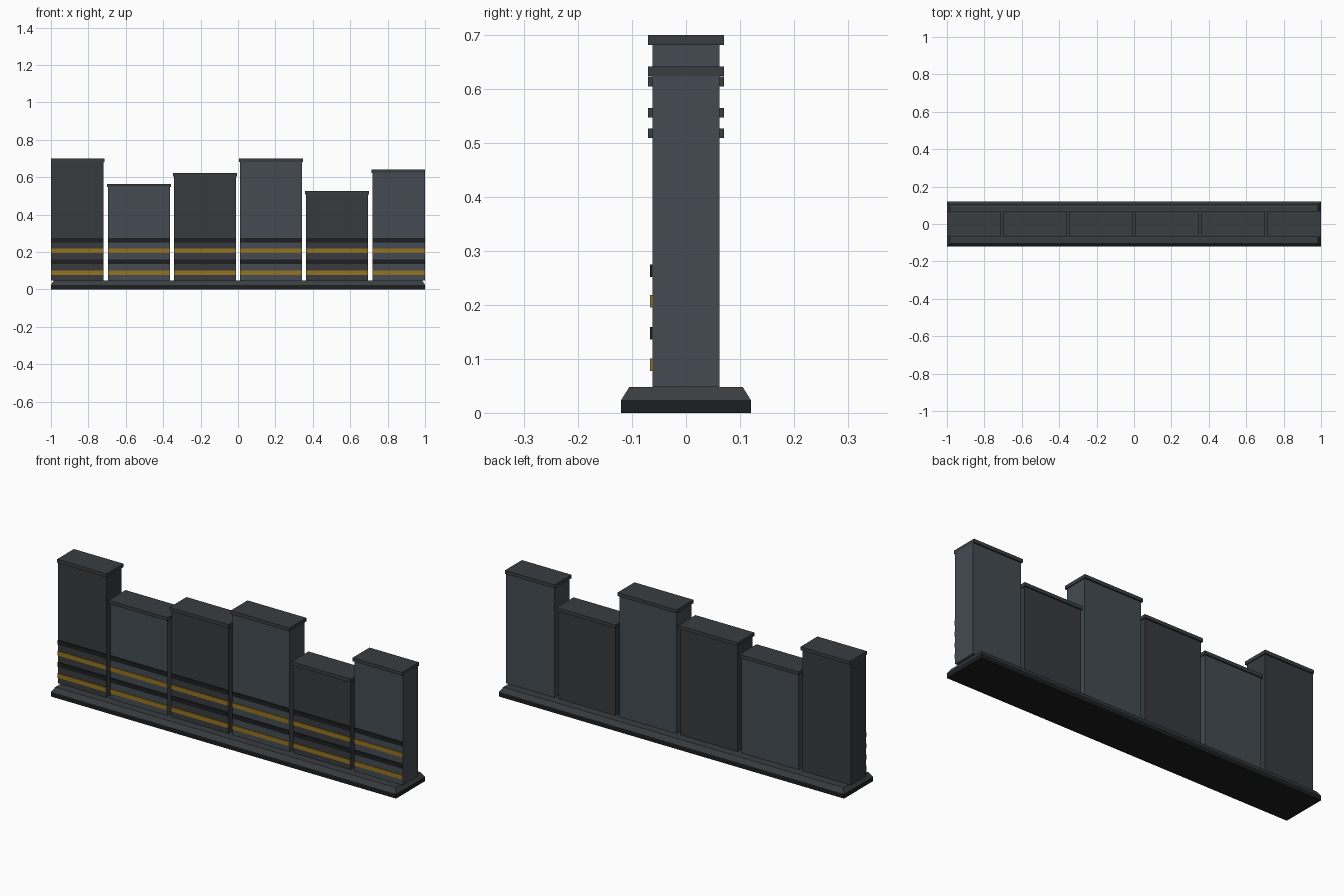
import bpy, bmesh

if "Cube" in bpy.data.objects:
    bpy.data.objects.remove(bpy.data.objects["Cube"])


def material(name, rgb):
    m = bpy.data.materials.new(name)
    m.diffuse_color = (*rgb, 1)
    m.use_nodes = True
    m.node_tree.nodes["Principled BSDF"].inputs["Base Color"].default_value = m.diffuse_color
    return m


BLACK = material("black", (0.012, 0.013, 0.014))
TRIM = material("trim_grey", (0.042, 0.047, 0.052))
CHARCOAL = material("charcoal", (0.038, 0.042, 0.047))
SLATE = material("slate", (0.058, 0.070, 0.085))
GOLD = material("gold", (0.30, 0.17, 0.015))


def block(name, x, y, z, mat, taper=0.0):
    """Box from (min, max) ranges; taper insets the top edges."""
    bm = bmesh.new()
    bmesh.ops.create_cube(bm, size=1)
    for v in bm.verts:
        inset = taper if v.co.z > 0 else 0
        v.co = (x[1] - inset if v.co.x > 0 else x[0] + inset,
                y[1] - inset if v.co.y > 0 else y[0] + inset,
                z[1] if v.co.z > 0 else z[0])
    me = bpy.data.meshes.new(name)
    bm.to_mesh(me)
    bm.free()
    me.materials.append(mat)
    ob = bpy.data.objects.new(name, me)
    bpy.context.collection.objects.link(ob)
    return ob


# Plinth: black slab with a chamfered top
BASE_TOP = 0.048
block("base_slab", (-1, 1), (-0.12, 0.12), (0, 0.024), BLACK)
block("base_chamfer", (-1, 1), (-0.12, 0.12), (0.024, BASE_TOP), TRIM, taper=0.015)

# Six wall panels of varying height, each with cap and front stripes
TOPS = [0.70, 0.565, 0.623, 0.70, 0.527, 0.642]
PITCH, GAP, CAP = 0.3535, 0.011, 0.018
STRIPES = [(0.078, GOLD), (0.136, BLACK), (0.195, GOLD), (0.252, BLACK)]

for i, top in enumerate(TOPS):
    n = i + 1
    left = (i - 3) * PITCH
    x0 = max(-1, left + GAP)
    x1 = min(1, left + PITCH - GAP)
    block(f"wall_panel_{n}", (x0, x1), (-0.0625, 0.0625), (BASE_TOP, top - CAP),
          SLATE if i % 2 else CHARCOAL)
    block(f"panel_cap_{n}", (max(-1, x0 - 0.005), min(1, x1 + 0.005)),
          (-0.07, 0.07), (top - CAP, top), TRIM)
    for j, (z, mat) in enumerate(STRIPES):
        block(f"stripe_{n}_{j + 1}", (x0, x1), (-0.067, -0.0625), (z, z + 0.023), mat)
